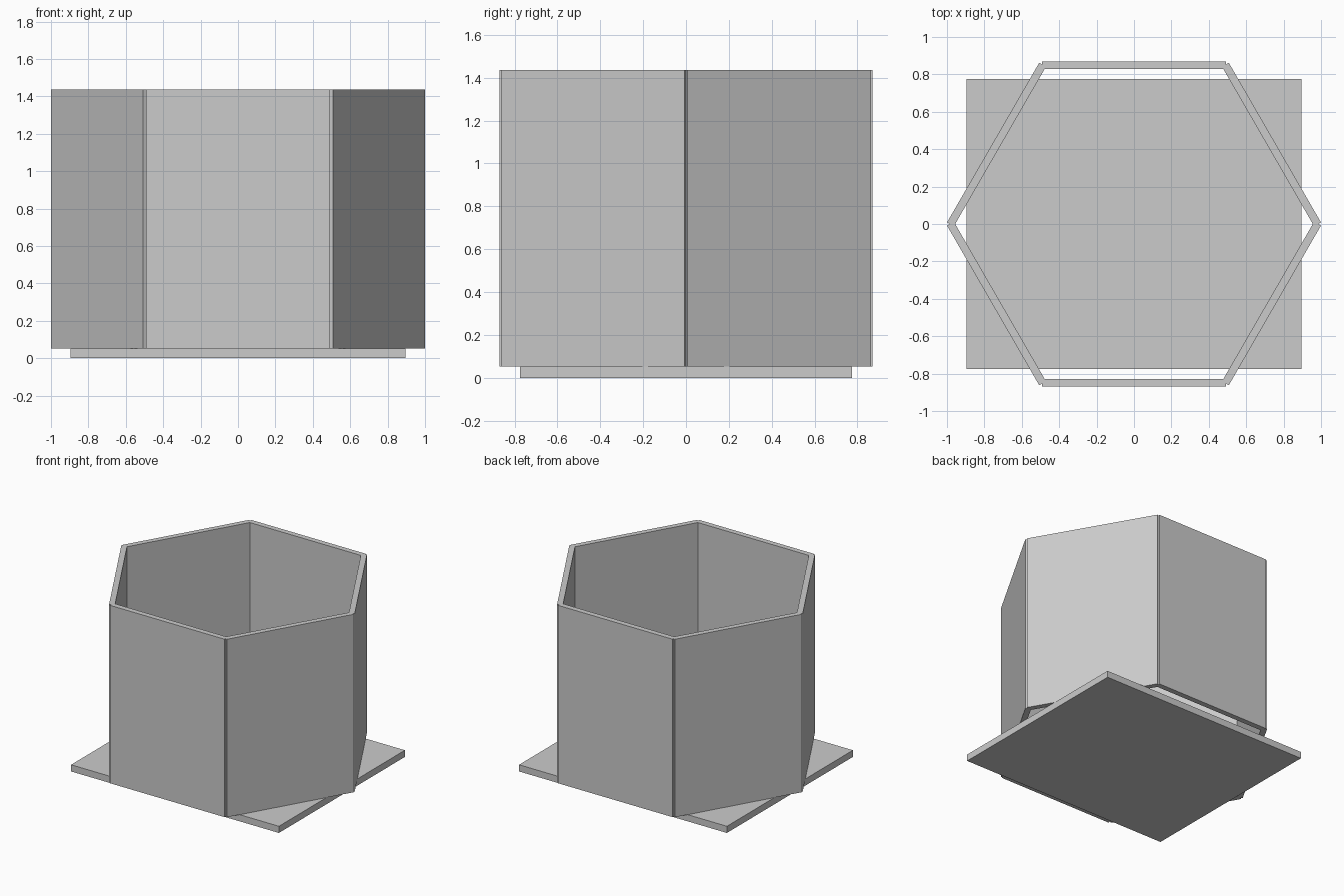
import bpy
from math import radians
from mathutils import Matrix, Vector

cube = bpy.data.objects.get("Cube")
if cube:
    bpy.data.objects.remove(cube, do_unlink=True)

COLOUR = (0.6, 0.6, 0.6, 1.0)
grey = bpy.data.materials.new("plain_grey")
grey.use_nodes = True
grey.diffuse_color = COLOUR
grey.node_tree.nodes["Principled BSDF"].inputs["Base Color"].default_value = COLOUR


def box(name, size, centre, turn=0.0):
    """Box of the given size, placed at centre, then turned about the z axis."""
    bpy.ops.mesh.primitive_cube_add(size=1)
    obj = bpy.context.object
    obj.name = name
    obj.data.transform(Matrix.Rotation(turn, 4, "Z")
                       @ Matrix.Translation(Vector(centre))
                       @ Matrix.Diagonal((*size, 1)))
    obj.data.materials.append(grey)
    return obj


BASE_TOP = 0.052
TOP = 1.437
THICK = 0.042
OUTER = 0.87      # distance from the axis to the outer wall faces
WIDTH = 0.986

# Base plate
box("base_plate", (1.79, 1.55, BASE_TOP), (0, 0, BASE_TOP / 2))

# Six separate wall panels, leaving small notches at the corners
names = ["front", "front_left", "back_left", "back", "back_right", "front_right"]
for i, name in enumerate(names):
    box(name + "_wall", (WIDTH, THICK, TOP - BASE_TOP),
        (0, -(OUTER - THICK / 2), (TOP + BASE_TOP) / 2), radians(60 * i))
